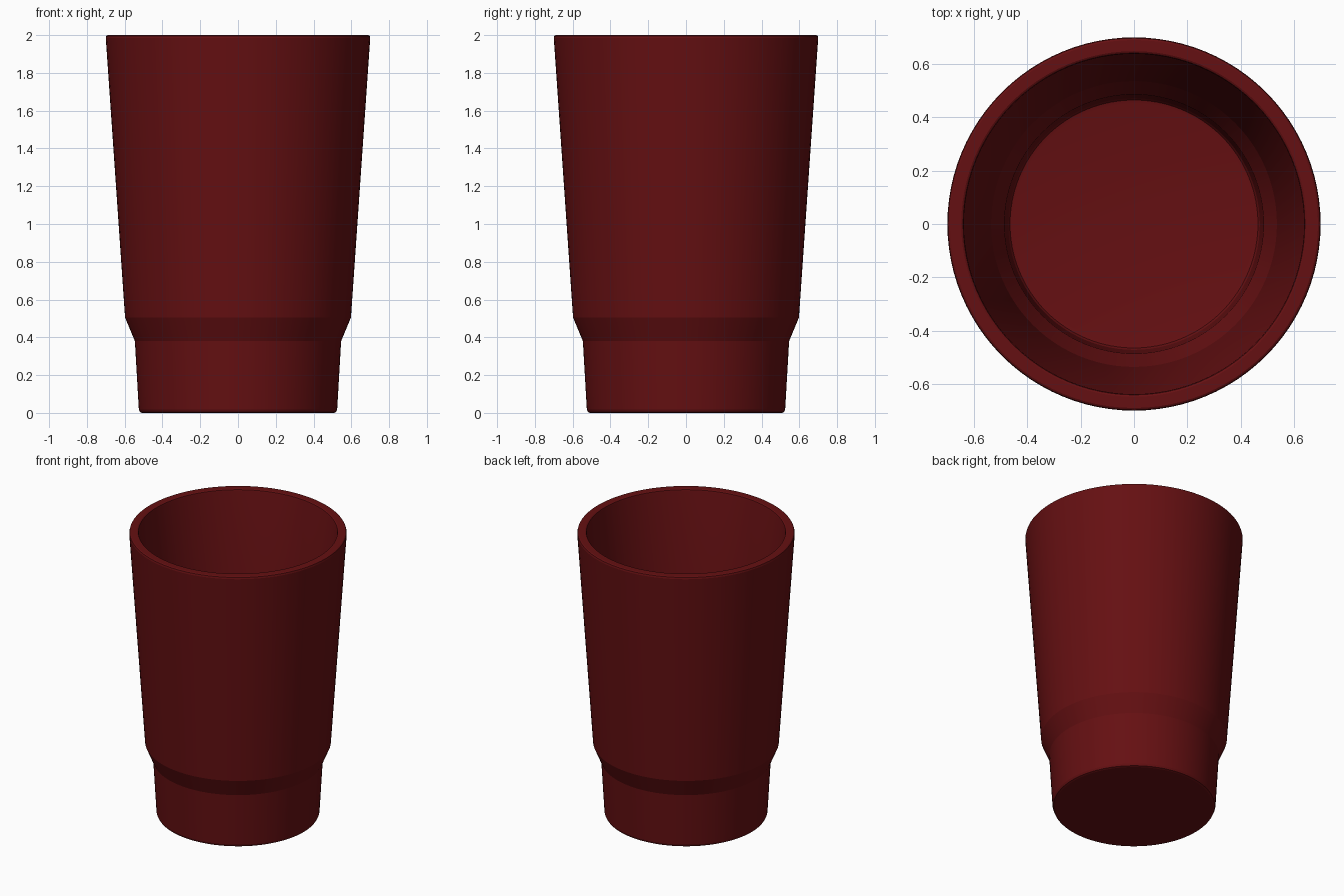
import bpy, bmesh, math

if "Cube" in bpy.data.objects:
    bpy.data.objects.remove(bpy.data.objects["Cube"])

# Half-section of the cup: outside from the base up, over the rim, down the inside
profile = [
    (0, 0), (0.508, 0), (0.519, 0.004), (0.525, 0.018),
    (0.546, 0.38), (0.598, 0.505), (0.70, 1.985), (0.697, 1.996), (0.69, 2.0),
    (0.648, 2.0), (0.641, 1.996), (0.638, 1.985),
    (0.536, 0.515), (0.486, 0.39), (0.472, 0.075), (0.465, 0.063), (0.452, 0.06), (0, 0.06),
]

# Spin the section round the z axis
bm = bmesh.new()
verts = [bm.verts.new((r, 0, z)) for r, z in profile]
edges = [bm.edges.new(pair) for pair in zip(verts, verts[1:])]
bmesh.ops.spin(bm, geom=verts + edges, cent=(0, 0, 0), axis=(0, 0, 1),
               angle=2 * math.pi, steps=96, use_duplicate=False)
bmesh.ops.remove_doubles(bm, verts=bm.verts, dist=0.0005)
bmesh.ops.recalc_face_normals(bm, faces=bm.faces)
mesh = bpy.data.meshes.new("cup")
bm.to_mesh(mesh)
bm.free()
cup = bpy.data.objects.new("cup", mesh)
bpy.context.collection.objects.link(cup)

# Dark red plastic
red = bpy.data.materials.new("dark_red")
red.diffuse_color = (0.13, 0.005, 0.006, 1)
red.use_nodes = True
red.node_tree.nodes["Principled BSDF"].inputs["Base Color"].default_value = red.diffuse_color
mesh.materials.append(red)

# Smooth walls with crisp steps
bpy.context.view_layer.objects.active = cup
cup.select_set(True)
bpy.ops.object.shade_smooth_by_angle(angle=math.radians(15))
